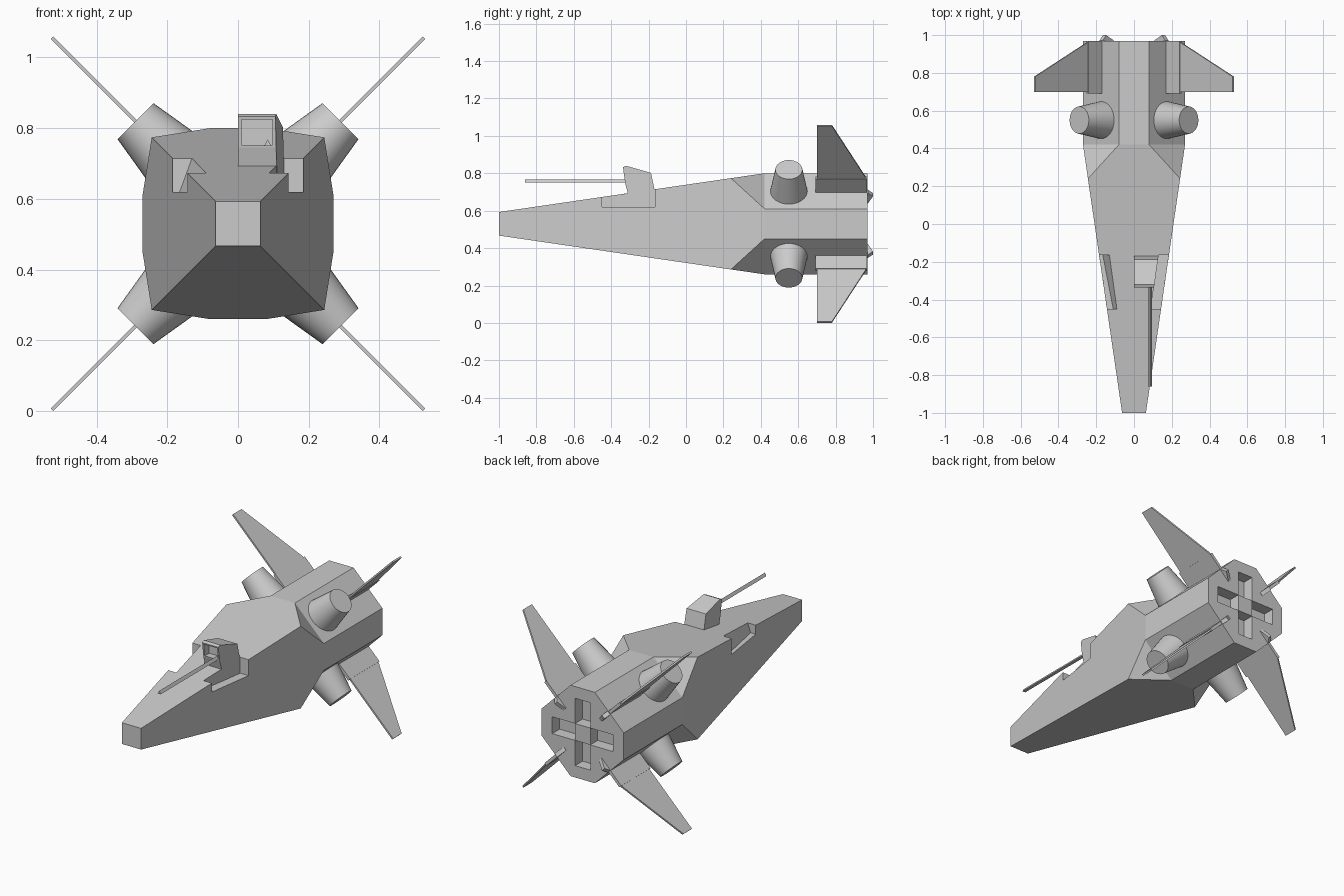
import bpy, bmesh
from math import radians, sqrt
from mathutils import Matrix, Vector

if "Cube" in bpy.data.objects:
    bpy.data.objects.remove(bpy.data.objects["Cube"])

ZC = 0.53                      # height of the hull axis
AXIS = Vector((0, 0, ZC))


def finish(name, bm):
    bmesh.ops.recalc_face_normals(bm, faces=bm.faces)
    me = bpy.data.meshes.new(name)
    bm.to_mesh(me)
    bm.free()
    ob = bpy.data.objects.new(name, me)
    bpy.context.collection.objects.link(ob)
    return ob


def loft(name, a, b):
    """Closed solid between two matching outlines."""
    bm = bmesh.new()
    va = [bm.verts.new(p) for p in a]
    vb = [bm.verts.new(p) for p in b]
    bm.faces.new(va)
    bm.faces.new(vb[::-1])
    for i in range(len(a)):
        j = (i + 1) % len(a)
        bm.faces.new((va[i], vb[i], vb[j], va[j]))
    return finish(name, bm)


def box(name, lo, hi):
    outline = lambda x: [(x, lo[1], lo[2]), (x, hi[1], lo[2]), (x, hi[1], hi[2]), (x, lo[1], hi[2])]
    return loft(name, outline(lo[0]), outline(hi[0]))


def cut(target, cutter):
    mod = target.modifiers.new("cut", 'BOOLEAN')
    mod.operation = 'DIFFERENCE'
    mod.solver = 'EXACT'
    mod.object = cutter
    bpy.context.view_layer.objects.active = target
    bpy.ops.object.modifier_apply(modifier=mod.name)
    bpy.data.objects.remove(cutter)


def plate(name, outline, half):
    """Plate in the radial/length plane, given as (radius, y) points."""
    return loft(name, [(r, y, -half) for r, y in outline], [(r, y, half) for r, y in outline])


# Hull: square taper with chamfered corners at the rear
bm = bmesh.new()
nose, corner, mid, rear = [], [], [], []
for k in range(4):
    rot = Matrix.Rotation(radians(90 * k), 4, 'Y')
    put = lambda x, y, z: bm.verts.new(rot @ Vector((x, y, z)) + AXIS)
    nose.append(put(0.063, -1, 0.063))
    corner.append(put(0.244, 0.24, 0.244))
    mid.append((put(0.08, 0.42, 0.27), put(0.27, 0.42, 0.08)))
    rear.append((put(0.08, 0.97, 0.27), put(0.27, 0.97, 0.08)))
for k in range(4):
    n = (k + 1) % 4
    bm.faces.new((nose[k], nose[n], corner[n], mid[n][0], mid[k][1], corner[k]))
    bm.faces.new((mid[k][1], mid[n][0], rear[n][0], rear[k][1]))
    bm.faces.new((corner[k], mid[k][1], mid[k][0]))
    bm.faces.new((mid[k][0], mid[k][1], rear[k][1], rear[k][0]))
bm.faces.new(nose)
bm.faces.new([v for pair in rear for v in pair])
hull = finish("hull", bm)

# Four exhaust recesses forming a cross around a solid centre
for k in range(4):
    slot = box("slot_cutter", (0.05, 0.90, -0.05), (0.2, 1.1, 0.05))
    slot.data.transform(Matrix.Translation(AXIS) @ Matrix.Rotation(radians(90 * k), 4, 'Y'))
    cut(hull, slot)


# Shoulder notches beside the nose; the left one has a leaning inner wall
def notch(side, front, back):
    sec = lambda y, lo, hi: [(side * lo, y, 0.62), (side * 0.4, y, 0.62),
                             (side * 0.4, y, 0.8), (side * hi, y, 0.8)]
    return loft("notch_cutter", sec(-0.45, *front), sec(-0.165, *back))


cut(hull, notch(-1, (0.11, 0.044), (0.165, 0.099)))
cut(hull, notch(1, (0.088, 0.088), (0.13, 0.13)))

# Gun turret, wider toward the back, with a shallow front opening
profile = [(-0.31, 0.62), (-0.31, 0.69), (-0.325, 0.745), (-0.337, 0.833), (-0.32, 0.84),
           (-0.187, 0.802), (-0.168, 0.71), (-0.168, 0.62)]
turret = loft("gun_turret", [(0.0, y, z) for y, z in profile],
              [(0.106 + (y + 0.337) * 0.14, y, z) for y, z in profile])
cut(turret, box("opening_cutter", (0.01, -0.4, 0.752), (0.098, -0.285, 0.825)))

# Three-sided gun barrel
tri = [(0.074, 0.75), (0.094, 0.75), (0.084, 0.768)]
loft("gun_barrel", [(x, -0.86, z) for x, z in tri], [(x, -0.27, z) for x, z in tri])

# Diagonal parts, repeated at four corners
d = sqrt(2)
for k, tag in enumerate(("upper_right", "lower_right", "lower_left", "upper_left")):
    place = Matrix.Translation(AXIS) @ Matrix.Rotation(radians(-45 + 90 * k), 4, 'Y')

    wing = plate("wing_" + tag, [(0.24 * d, 0.70), (0.526 * d, 0.70),
                                 (0.526 * d, 0.78), (0.25 * d, 0.96), (0.24 * d, 0.96)], 0.005)
    root = plate("wing_root_" + tag, [(0.15 * d, 0.692), (0.246 * d, 0.692),
                                      (0.246 * d, 0.968), (0.15 * d, 0.968)], 0.009)
    tab = plate("tail_tab_" + tag, [(0.12 * d, 0.94), (0.116 * d, 0.972), (0.156 * d, 1.0),
                                    (0.174 * d, 0.972), (0.17 * d, 0.94)], 0.012)

    # Thruster pod: tapered round stub
    bm = bmesh.new()
    bmesh.ops.create_cone(bm, cap_ends=True, segments=32, radius1=0.105, radius2=0.072, depth=0.2,
                          matrix=Matrix.Translation((0.31, 0.55, 0)) @ Matrix.Rotation(radians(90), 4, 'Y'))
    pod = finish("thruster_pod_" + tag, bm)
    for f in pod.data.polygons:
        f.use_smooth = len(f.vertices) == 4

    for ob in (wing, root, tab, pod):
        ob.data.transform(place)
